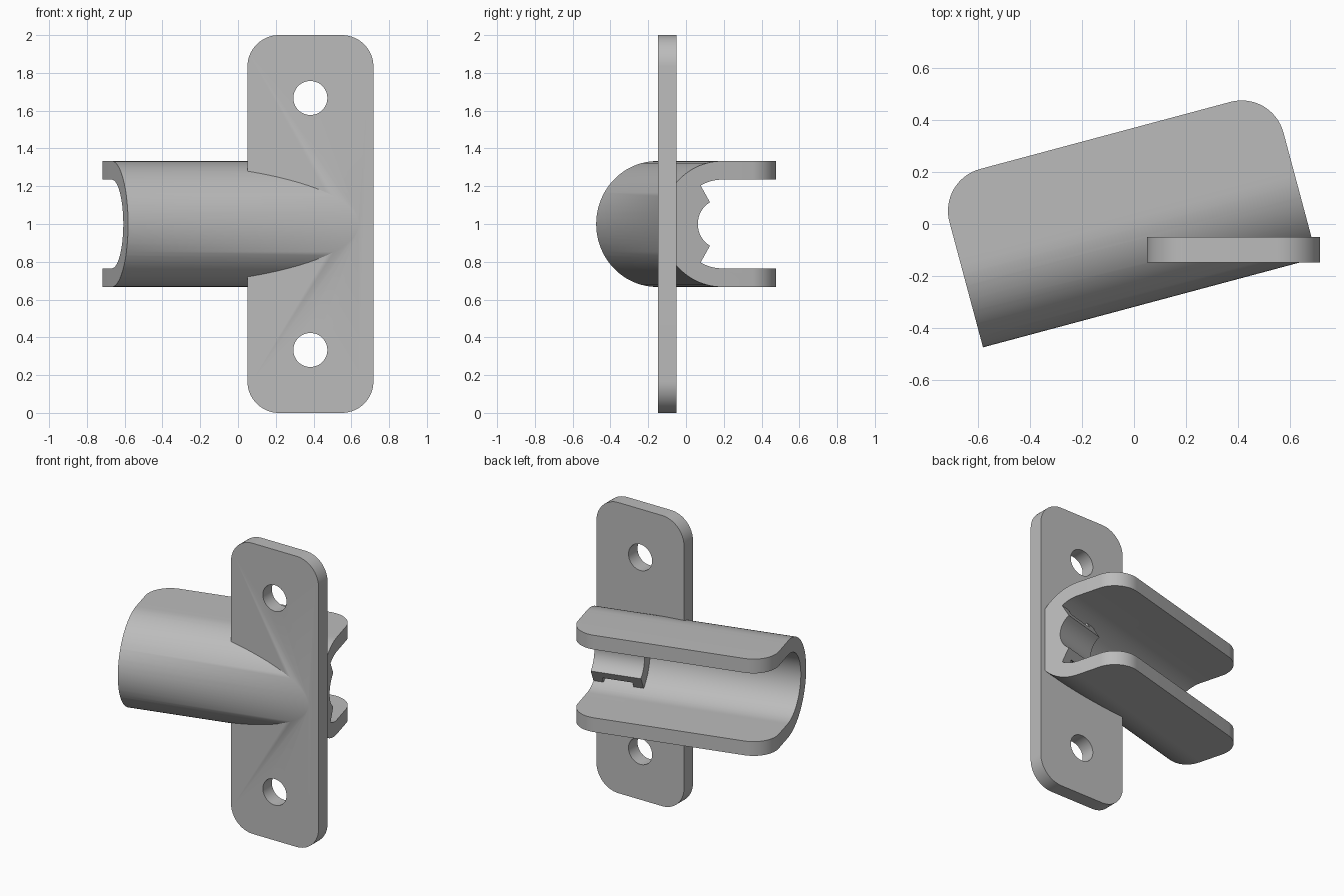
import bpy, bmesh
from math import radians, pi, sin, cos
from mathutils import Matrix, Vector

if "Cube" in bpy.data.objects:
    bpy.data.objects.remove(bpy.data.objects["Cube"], do_unlink=True)

grey = bpy.data.materials.new("plain grey")
grey.use_nodes = True
grey.diffuse_color = (0.5, 0.5, 0.5, 1)
grey.node_tree.nodes["Principled BSDF"].inputs["Base Color"].default_value = (0.5, 0.5, 0.5, 1)

# The channel is turned 15 degrees: local x runs along it, local y out of its mouth
channel_frame = Matrix.Translation((-0.582, -0.4755, 1)) @ Matrix.Rotation(radians(15), 4, "Z")
LENGTH, DEPTH, OUTER, INNER, CORNER = 1.333, 0.667, 0.333, 0.235, 0.167


def arc(cx, cy, r, start, end, steps):
    angles = [radians(start + (end - start) * i / steps) for i in range(steps + 1)]
    return [(cx + r * cos(a), cy + r * sin(a)) for a in angles]


def rounded(x0, x1, y0, y1, r, corners):
    """Rectangle outline, rounded at the chosen corners, counted from lower left."""
    pts = []
    for i, (x, y, sx, sy) in enumerate([(x0, y0, 1, 1), (x1, y0, -1, 1),
                                        (x1, y1, -1, -1), (x0, y1, 1, -1)]):
        if i in corners:
            pts += arc(x + sx * r, y + sy * r, r, 180 + 90 * i, 270 + 90 * i, 16)
        else:
            pts.append((x, y))
    return pts


def prism(name, outline, lo, hi, place):
    """Extrude an outline from lo to hi; place maps (a, b, depth) to a point."""
    bm = bmesh.new()
    ends = [[bm.verts.new(place(a, b, d)) for a, b in outline] for d in (lo, hi)]
    bm.faces.new(ends[0])
    bm.faces.new(ends[1])
    n = len(outline)
    for i in range(n):
        j = (i + 1) % n
        bm.faces.new((ends[0][i], ends[0][j], ends[1][j], ends[1][i]))
    bmesh.ops.recalc_face_normals(bm, faces=bm.faces)
    mesh = bpy.data.meshes.new(name)
    bm.to_mesh(mesh)
    bm.free()
    mesh.materials.append(grey)
    obj = bpy.data.objects.new(name, mesh)
    bpy.context.collection.objects.link(obj)
    return obj


def combine(target, tool, operation):
    mod = target.modifiers.new(operation.lower(), "BOOLEAN")
    mod.operation, mod.object, mod.solver = operation, tool, "EXACT"
    bpy.context.view_layer.objects.active = target
    bpy.ops.object.modifier_apply(modifier=mod.name)
    bpy.data.objects.remove(tool, do_unlink=True)


def upright(a, b, d):
    return Vector((a, d, b))


def across(a, b, d):
    return channel_frame @ Vector((d, a, b))


def flat(a, b, d):
    return channel_frame @ Vector((a, b, d))


def d_profile(r, mouth):
    return arc(OUTER, 0, r, 90, 270, 48) + [(mouth, -r), (mouth, r)]


def ring_sector(r0, r1, half):
    return arc(OUTER, 0, r0, 180 - half, 180 + half, 32) + arc(OUTER, 0, r1, 180 + half, 180 - half, 32)


# Solid channel body with rounded wing corners
bracket = prism("mounting_bracket", d_profile(OUTER, DEPTH + 0.1), 0, LENGTH, across)
side = prism("side_outline", rounded(0, LENGTH, -0.1, DEPTH, CORNER, (2, 3)), -0.5, 0.5, flat)
# keep the ends exactly on the side outline
combine(bracket, side, "INTERSECT")

# Mounting plate with two screw holes
plate = prism("plate", rounded(0.05, 0.717, 0, 2, CORNER, range(4)), -0.148, -0.05, upright)
for z in (0.333, 1.667):
    hole = prism("screw_hole", arc(0.383, z, 0.09, 0, 352.5, 47), -0.3, 0.1, upright)
    combine(plate, hole, "DIFFERENCE")
combine(bracket, plate, "UNION")

# Hollow of the channel, leaving a curved tie saddle standing at one end
hollow = prism("hollow", d_profile(INNER, DEPTH + 0.2), -0.1, LENGTH + 0.07, across)
saddle = prism("tie_saddle", ring_sector(0.133, 0.29, 60), LENGTH - 0.333, LENGTH + 0.2, across)
combine(hollow, saddle, "DIFFERENCE")
combine(bracket, hollow, "DIFFERENCE")

# Slot for the tie under the saddle bridge
slot = prism("tie_slot", ring_sector(0.19, INNER, 75), LENGTH - 0.267, LENGTH - 0.067, across)
combine(bracket, slot, "DIFFERENCE")

bpy.ops.object.select_all(action="DESELECT")
bracket.select_set(True)
bpy.context.view_layer.objects.active = bracket
bpy.ops.object.shade_smooth_by_angle(angle=radians(30))
